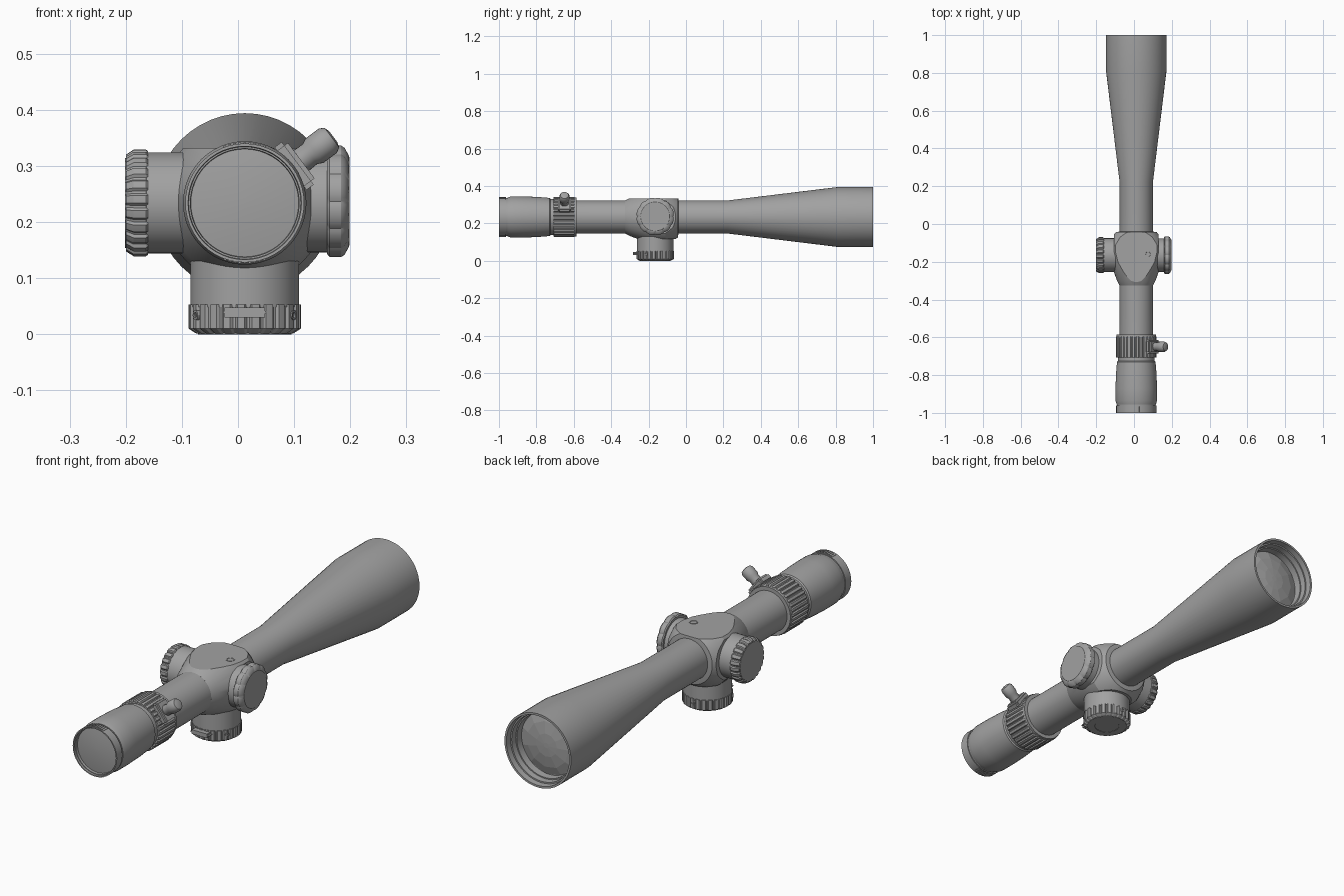
import bpy, bmesh, math
from mathutils import Vector, Matrix

cube = bpy.data.objects.get("Cube")
if cube:
    bpy.data.objects.remove(cube, do_unlink=True)

GREY = (0.36, 0.36, 0.36, 1)
metal = bpy.data.materials.new("grey metal")
metal.diffuse_color = GREY
metal.use_nodes = True
metal.node_tree.nodes["Principled BSDF"].inputs["Base Color"].default_value = GREY

CX, CZ, TY = 0.012, 0.234, -0.165     # optical axis and turret station
AXIS = Vector((CX, 0, CZ))
HUB = Vector((CX, TY, CZ))
FRONT_BACK, LEFT, RIGHT, DOWN = (0, 1, 0), (1, 0, 0), (-1, 0, 0), (0, 0, -1)


def finish(bm, name, smooth=True, angle=30):
    bmesh.ops.remove_doubles(bm, verts=bm.verts, dist=1e-5)
    bmesh.ops.recalc_face_normals(bm, faces=bm.faces)
    mesh = bpy.data.meshes.new(name)
    bm.to_mesh(mesh)
    bm.free()
    mesh.materials.append(metal)
    obj = bpy.data.objects.new(name, mesh)
    bpy.context.collection.objects.link(obj)
    if smooth:
        bpy.ops.object.select_all(action='DESELECT')
        obj.select_set(True)
        bpy.context.view_layer.objects.active = obj
        bpy.ops.object.shade_smooth_by_angle(angle=math.radians(angle))
    return obj


def turned(profile, axis, origin, seg=48, wave=None):
    """Revolve (distance, radius) points; wave(i) scales the radius of spoke i."""
    bm = bmesh.new()
    mat = Matrix.Translation(origin) @ Vector(axis).to_track_quat('Z', 'Y').to_matrix().to_4x4()
    rings = []
    for d, r in profile:
        ring = []
        for i in range(seg):
            a = math.tau * i / seg
            k = r * (wave(i) if wave else 1)
            ring.append(bm.verts.new(mat @ Vector((k * math.cos(a), k * math.sin(a), d))))
        rings.append(ring)
    for lo, hi in zip(rings, rings[1:]):
        for i in range(seg):
            j = (i + 1) % seg
            bm.faces.new((lo[i], lo[j], hi[j], hi[i]))
    bm.faces.new(rings[0][::-1])
    bm.faces.new(rings[-1])
    return bm


def lathe(name, profile, axis, origin, seg=48):
    return finish(turned(profile, axis, origin, seg), name)


def grooved(name, profile, axis, origin, teeth, depth):
    # six spokes per tooth: four on the land, two in the groove
    wave = lambda i: 1 - depth if i % 6 > 3 else 1
    return finish(turned(profile, axis, origin, teeth * 6, wave), name, angle=25)


# Main tube with flared bell and stepped recess
lathe("main_tube_and_bell", [
    (-0.75, 0.088), (0.22, 0.088), (0.81, 0.160), (1.0, 0.160), (1.0, 0.151),
    (0.975, 0.149), (0.975, 0.143), (0.95, 0.141), (0.95, 0.136), (0.92, 0.134)],
    FRONT_BACK, AXIS)

# Convex faceted bell lens
finish(turned([(0.92, 0.136), (0.932, 0.10), (0.94, 0.05), (0.942, 0.012)],
              FRONT_BACK, AXIS, 11), "bell_lens", smooth=False)

# Eyepiece body, knurled end ring and lens
lathe("eyepiece", [
    (-0.955, 0.098), (-0.955, 0.104), (-0.935, 0.110), (-0.87, 0.110),
    (-0.79, 0.107), (-0.73, 0.102), (-0.725, 0.097), (-0.70, 0.097)], FRONT_BACK, AXIS)
lathe("eyepiece_rim", [
    (-0.94, 0.102), (-0.962, 0.102), (-0.962, 0.106), (-1.0, 0.106), (-1.0, 0.101),
    (-0.992, 0.100), (-0.992, 0.097), (-0.980, 0.096)], FRONT_BACK, AXIS)
lathe("eyepiece_lens", [(-0.96, 0.097), (-0.981, 0.097), (-0.986, 0.06), (-0.988, 0.01)],
      FRONT_BACK, AXIS)


def block(bm, centre, size, rot=None):
    mat = Matrix.Translation(centre) @ (rot or Matrix()) @ Matrix.Diagonal((*size, 1))
    bmesh.ops.create_cube(bm, size=1, matrix=mat)


# Fine grip teeth on the top and bottom of the eyepiece rim
bm = bmesh.new()
for side in (0, math.pi):
    for i in range(-4, 5):
        turn = Matrix.Rotation(side + i * 0.085, 4, 'Y')
        block(bm, AXIS + turn @ Vector((0, -0.981, 0.105)), (0.005, 0.03, 0.006), turn)
finish(bm, "rim_grip_teeth", smooth=False)

# Zoom ring with collar
grooved("zoom_ring", [(-0.708, 0.092), (-0.708, 0.105), (-0.703, 0.108),
                      (-0.60, 0.108), (-0.595, 0.105), (-0.595, 0.092)],
        FRONT_BACK, AXIS, 32, 0.05)
lathe("zoom_collar", [(-0.60, 0.088), (-0.60, 0.104), (-0.585, 0.104), (-0.585, 0.088)],
      FRONT_BACK, AXIS)

# Throw lever
lever_dir = Vector((0.8, 0, 0.6))
lever_at = AXIS + Vector((0, -0.65, 0))
bm = bmesh.new()
block(bm, lever_at + lever_dir * 0.11, (0.07, 0.095, 0.032),
      lever_dir.to_track_quat('Z', 'Y').to_matrix().to_4x4())
bmesh.ops.bevel(bm, geom=bm.edges[:], offset=0.008, segments=2, affect='EDGES')
finish(bm, "lever_base")
lathe("throw_lever", [(0.10, 0.024), (0.145, 0.022), (0.155, 0.027), (0.185, 0.027),
                      (0.194, 0.022), (0.197, 0.012)], lever_dir, lever_at, 24)

# Turret housing: a turned double cone sliced flat on four sides
bm = turned([(-0.326, 0.088), (-0.30, 0.102), (-0.20, 0.138), (-0.15, 0.147),
             (-0.11, 0.147), (-0.07, 0.130), (-0.043, 0.108), (-0.040, 0.088)],
            FRONT_BACK, AXIS, 64)
for normal, dist in (((1, 0, 0), 0.118), ((-1, 0, 0), 0.118), ((0, 0, 1), 0.098), ((0, 0, -1), 0.118)):
    n = Vector(normal)
    cut = bmesh.ops.bisect_plane(bm, geom=bm.verts[:] + bm.edges[:] + bm.faces[:],
                                 plane_co=AXIS + n * dist, plane_no=n, clear_outer=True)
    edges = [e for e in cut["geom_cut"] if isinstance(e, bmesh.types.BMEdge)]
    bmesh.ops.contextual_create(bm, geom=edges)
finish(bm, "turret_housing", angle=20)

# Small round plug on the flat
lathe("housing_plug", [(0.09, 0.018), (0.0995, 0.018), (0.0995, 0.013), (0.098, 0.012)],
      (0, 0, 1), HUB + Vector((0.063, 0.005, 0)), 20)

# Right turret
lathe("right_turret_neck", [(0.10, 0.090), (0.175, 0.090)], RIGHT, HUB)
grooved("right_turret_cap", [(0.172, 0.088), (0.172, 0.092), (0.176, 0.095), (0.198, 0.095),
                             (0.212, 0.086), (0.212, 0.07)], RIGHT, HUB, 22, 0.05)
lathe("right_turret_face", [(0.20, 0.082), (0.213, 0.080)], RIGHT, HUB)

# Left knob with scalloped edge
knob_at = HUB + Vector((0, 0, 0.003))
lathe("left_knob_neck", [(0.10, 0.088), (0.155, 0.088)], LEFT, HUB)
scallop = lambda i: 0.955 + 0.045 * abs(math.sin(math.pi * i / 8)) ** 0.7
finish(turned([(0.147, 0.085), (0.147, 0.096), (0.151, 0.101), (0.172, 0.101),
               (0.178, 0.097), (0.186, 0.082)], LEFT, knob_at, 96, scallop), "left_knob")
lathe("left_knob_face", [(0.17, 0.09), (0.177, 0.09), (0.187, 0.078)], LEFT, knob_at)

# Lower turret with recessed end
lathe("lower_turret_neck", [(0.09, 0.097), (0.185, 0.097)], DOWN, HUB)
grooved("lower_turret_cap", [(0.181, 0.094), (0.181, 0.100), (0.224, 0.100),
                             (0.233, 0.086), (0.233, 0.08)], DOWN, HUB, 24, 0.05)
lathe("lower_turret_end", [(0.20, 0.085), (0.234, 0.083), (0.234, 0.052), (0.226, 0.046),
                           (0.226, 0.02)], DOWN, HUB)

# Rounded index tab on the lower cap
bm = bmesh.new()
block(bm, HUB + Vector((0, -0.103, -0.195)), (0.09, 0.03, 0.018))
ends = [e for e in bm.edges if abs(e.verts[0].co.y - e.verts[1].co.y) > 0.02]
bmesh.ops.bevel(bm, geom=ends, offset=0.0088, segments=5, affect='EDGES')
finish(bm, "index_tab")

# Set screws around the lower cap
for n, deg in enumerate((-30, 90, 210)):
    out = Vector((math.cos(math.radians(deg)), math.sin(math.radians(deg)), 0))
    lathe(f"set_screw_{n + 1}", [(0.09, 0.009), (0.102, 0.009), (0.102, 0.005), (0.099, 0.004)],
          out, HUB + Vector((0, 0, -0.2)), 12)
